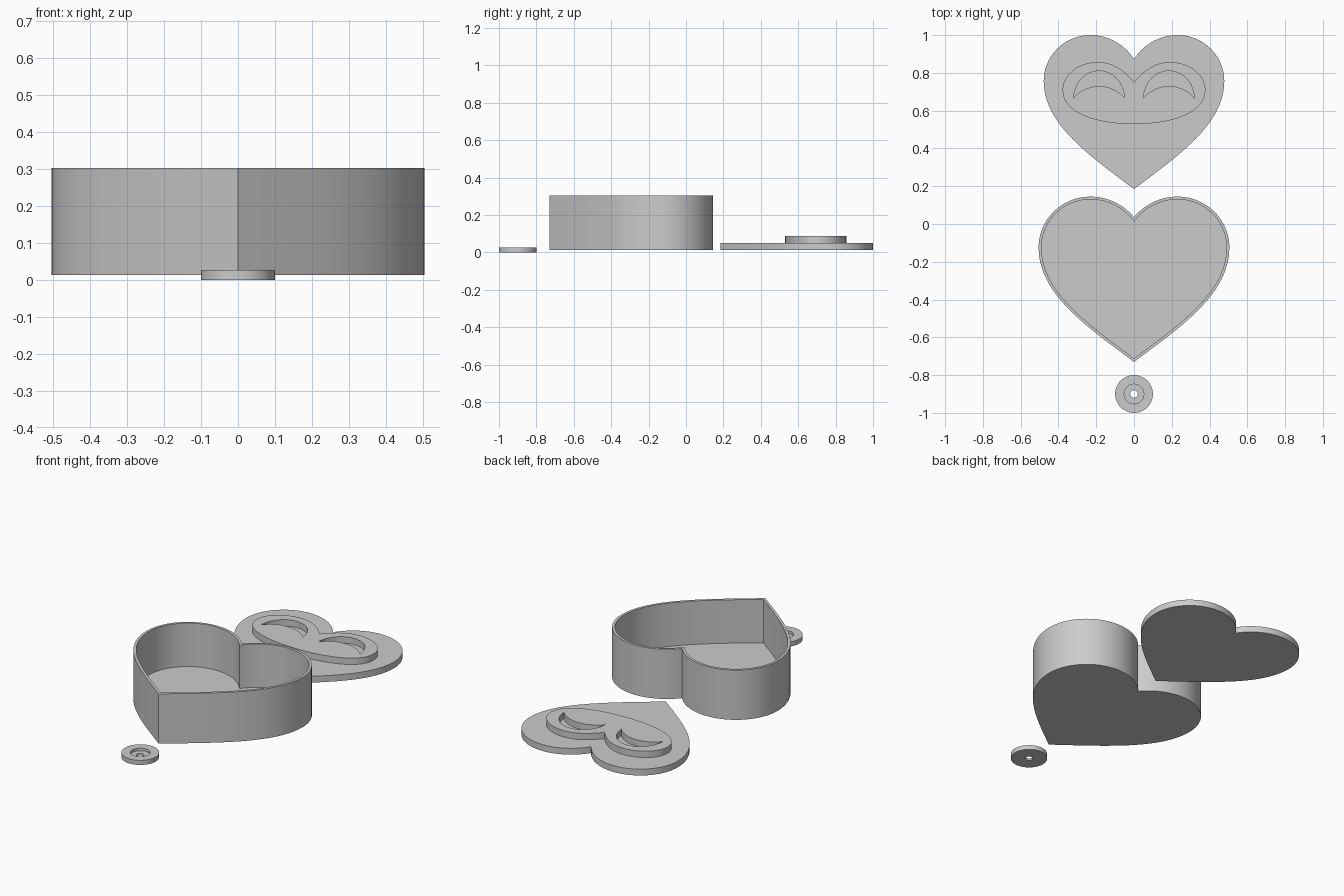
import bpy, bmesh, math
from mathutils import Vector

cube = bpy.data.objects.get("Cube")
if cube:
    bpy.data.objects.remove(cube, do_unlink=True)

grey = bpy.data.materials.new("plain grey")
grey.use_nodes = True
grey.diffuse_color = (0.6, 0.6, 0.6, 1)
grey.node_tree.nodes["Principled BSDF"].inputs["Base Color"].default_value = (0.6, 0.6, 0.6, 1)


def bezier_chain(pts, steps=20):
    """Sample joined cubic segments: anchor, handle, handle, anchor, ..."""
    pts = [Vector(p) for p in pts]
    out = [pts[0]]
    for i in range(0, len(pts) - 1, 3):
        a, b, c, d = pts[i:i + 4]
        for s in range(1, steps + 1):
            t = s / steps
            u = 1 - t
            out.append(a * u**3 + b * 3 * u * u * t + c * 3 * u * t * t + d * t**3)
    return out


def offset_half(half, dist, shift=0):
    """Offset a right-hand half outline outward and trim or extend it to x = 0."""
    moved = []
    for i, p in enumerate(half):
        tangent = (half[min(i + 1, len(half) - 1)] - half[max(i - 1, 0)]).normalized()
        moved.append(p + Vector((-tangent.y, tangent.x)) * dist + Vector((0, shift)))

    def meet_axis(p, q):
        return Vector((0, p.y - p.x * (q.y - p.y) / (q.x - p.x)))

    first = next(i for i, p in enumerate(moved) if p.x > 0.002)
    body = moved[first:]
    start = meet_axis(moved[max(first - 1, 0)], moved[max(first, 1)])
    end = meet_axis(body[-1], body[-2])
    return [start] + body + [end]


def mirrored(half):
    """Close a half outline whose ends lie on x = 0."""
    return half + [Vector((-p.x, p.y)) for p in reversed(half[1:-1])]


def circle(radius, y, n=64):
    return [Vector((radius * math.cos(2 * math.pi * i / n),
                    y + radius * math.sin(2 * math.pi * i / n))) for i in range(n)]


def build(name, walls, caps):
    """walls: (loop, z0, z1); caps: (outer loop and hole loops, z)."""
    bm = bmesh.new()
    for loop, z0, z1 in walls:
        low = [bm.verts.new((p.x, p.y, z0)) for p in loop]
        top = [bm.verts.new((p.x, p.y, z1)) for p in loop]
        for i in range(len(loop)):
            j = (i + 1) % len(loop)
            bm.faces.new((low[i], low[j], top[j], top[i]))
    for loops, z in caps:
        edges = []
        for loop in loops:
            vs = [bm.verts.new((p.x, p.y, z)) for p in loop]
            edges += [bm.edges.new((vs[i - 1], vs[i])) for i in range(len(vs))]
        bmesh.ops.triangle_fill(bm, edges=edges, use_beauty=True, normal=(0, 0, 1))
    bmesh.ops.remove_doubles(bm, verts=bm.verts[:], dist=0.00005)
    bmesh.ops.recalc_face_normals(bm, faces=bm.faces[:])
    mesh = bpy.data.meshes.new(name)
    bm.to_mesh(mesh)
    bm.free()
    mesh.materials.append(grey)
    obj = bpy.data.objects.new(name, mesh)
    bpy.context.collection.objects.link(obj)
    bpy.ops.object.select_all(action='DESELECT')
    obj.select_set(True)
    bpy.context.view_layer.objects.active = obj
    bpy.ops.object.shade_smooth_by_angle(angle=math.radians(30))
    return obj


# Shared heart profile, right half from notch to tip
heart_half = bezier_chain([(0, .873), (.05, .95), (.135, 1), (.23, 1),
                           (.367, 1), (.478, .892), (.478, .757),
                           (.478, .53), (.24, .365), (0, .185)])
heart = mirrored(heart_half)
BASE = 0.013
LID_TOP = 0.05

# Heart-shaped open box
outer = mirrored(offset_half(heart_half, 0.027, -0.882))
inner = mirrored(offset_half(heart_half, 0.012, -0.882))
build("heart_box",
      [(outer, BASE, .303), (inner, LID_TOP, .303)],
      [([outer], BASE), ([outer, inner], .303), ([inner], LID_TOP)])

# Heart-shaped lid
build("heart_lid", [(heart, BASE, LID_TOP)], [([heart], BASE), ([heart], LID_TOP)])

# Raised face plate with two crescent eye openings
plate = mirrored(bezier_chain([(0, .751), (.05, .81), (.11, .857), (.19, .857),
                               (.295, .857), (.378, .79), (.378, .709),
                               (.378, .59), (.21, .529), (0, .529)]))
eye = bezier_chain([(.05, .667), (.065, .858), (.305, .858), (.32, .667),
                    (.25, .751), (.12, .751), (.05, .667)])[:-1]
eyes = [eye, [Vector((-p.x, p.y)) for p in eye]]
loops = [plate] + eyes
build("face_plate",
      [(loop, LID_TOP, .087) for loop in loops],
      [(loops, LID_TOP), (loops, .087)])

# Small round disc with a recess and a through hole
rim, recess, hole = [circle(r, -0.9) for r in (.1, .052, .02)]
build("round_disc",
      [(rim, 0, .027), (recess, .012, .027), (hole, 0, .012)],
      [([rim, hole], 0), ([rim, recess], .027), ([recess, hole], .012)])
